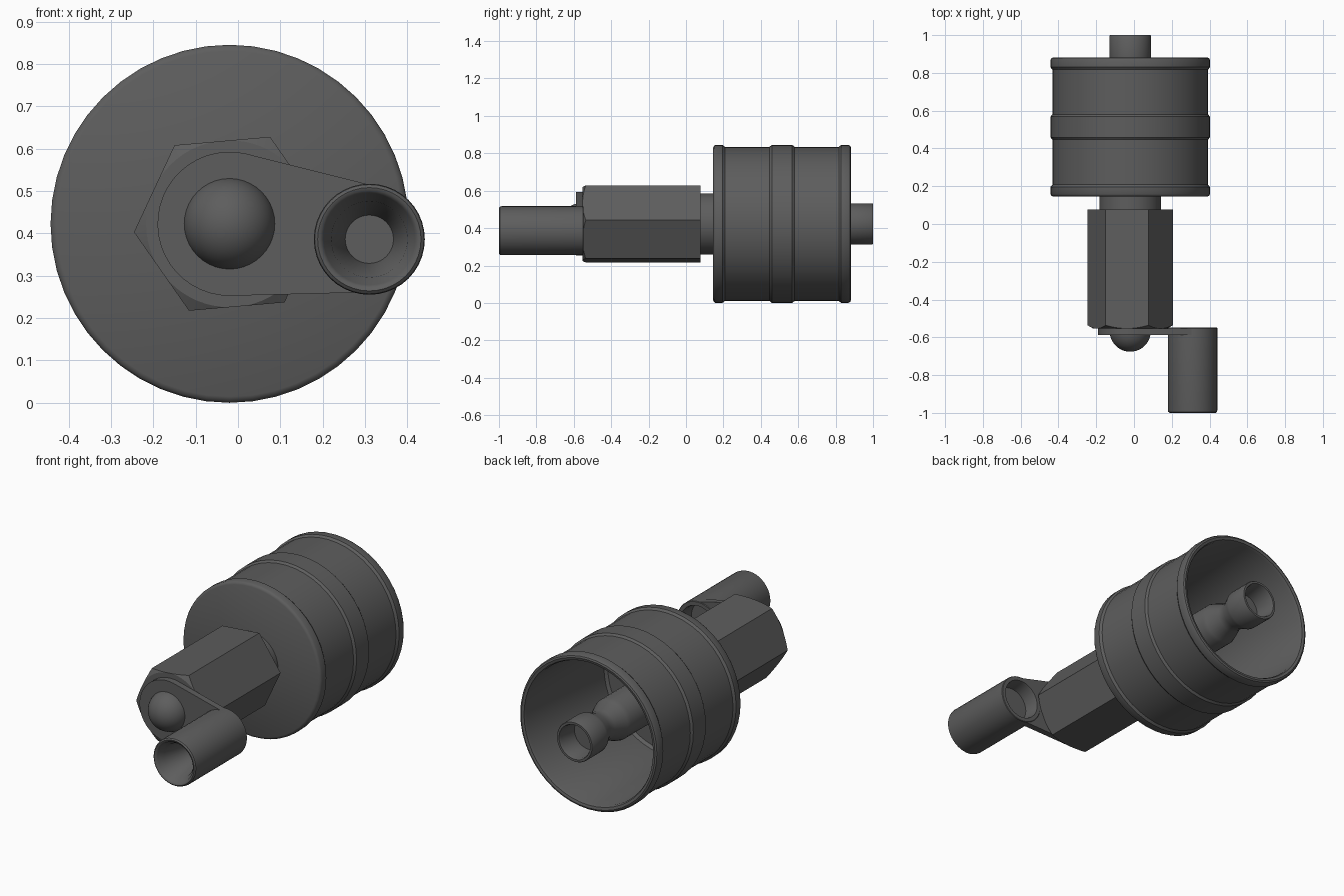
import bpy, bmesh, math
from math import sin, cos, pi

if "Cube" in bpy.data.objects:
    bpy.data.objects.remove(bpy.data.objects["Cube"])

AX, AZ = -0.02, 0.4225      # main axis
HX, HZ = 0.31, 0.386        # handle axis

grey = bpy.data.materials.new("dark_grey")
grey.diffuse_color = (0.11, 0.11, 0.11, 1)
grey.use_nodes = True
grey.node_tree.nodes["Principled BSDF"].inputs["Base Color"].default_value = grey.diffuse_color


def finish(name, bm, angle=35):
    bmesh.ops.remove_doubles(bm, verts=bm.verts, dist=1e-5)
    bmesh.ops.recalc_face_normals(bm, faces=bm.faces)
    me = bpy.data.meshes.new(name)
    bm.to_mesh(me)
    bm.free()
    me.materials.append(grey)
    ob = bpy.data.objects.new(name, me)
    bpy.context.collection.objects.link(ob)
    bpy.ops.object.select_all(action='DESELECT')
    ob.select_set(True)
    bpy.context.view_layer.objects.active = ob
    bpy.ops.object.shade_smooth_by_angle(angle=math.radians(angle))
    return ob


def lathe(name, profile, cx=AX, cz=AZ, n=48, angle=35):
    """Revolve (radius, y) points around an axis along y."""
    bm = bmesh.new()
    vs = [bm.verts.new((cx + r, y, cz)) for r, y in profile]
    es = [bm.edges.new(p) for p in zip(vs, vs[1:])]
    bmesh.ops.spin(bm, geom=vs + es, cent=(cx, 0, cz), axis=(0, 1, 0),
                   angle=2 * pi, steps=n)
    return finish(name, bm, angle)


def prism(name, outline, y0, y1):
    """Extrude an (x, z) outline along y."""
    bm = bmesh.new()
    f = bm.faces.new([bm.verts.new((x, y0, z)) for x, z in outline])
    new = bmesh.ops.extrude_face_region(bm, geom=[f])["geom"]
    bmesh.ops.translate(bm, vec=(0, y1 - y0, 0),
                        verts=[v for v in new if isinstance(v, bmesh.types.BMVert)])
    return finish(name, bm)


# Open-backed drum with three raised bands
def band(y0, y1, r=0.4125, h=0.01, s=0.012):
    return [(r, y0), (r + h, y0 + s), (r + h, y1 - s), (r, y1)]


drum = [(0, 0.145), (0.408, 0.145), (0.418, 0.15), (0.4225, 0.158),
        (0.4225, 0.195), (0.4125, 0.208)]
drum += band(0.447, 0.58)
drum += [(0.4125, 0.817), (0.4225, 0.83), (0.4225, 0.868), (0.417, 0.878),
         (0.408, 0.882), (0.394, 0.878), (0.388, 0.865), (0.388, 0.19),
         (0.375, 0.175), (0, 0.175)]
lathe("drum", drum)

# Centre spindle with narrowed neck and open end collar
lathe("spindle", [(0, 0.17), (0.115, 0.17), (0.115, 0.67), (0.108, 0.69),
                  (0.08, 0.76), (0.08, 0.80), (0.108, 0.86), (0.11, 0.875),
                  (0.11, 0.995), (0.107, 1.0), (0.095, 1.0), (0.09, 0.99),
                  (0.085, 0.88), (0, 0.88)], n=32)

# Short neck between drum and hex body
lathe("neck", [(0, 0.07), (0.163, 0.07), (0.163, 0.15), (0, 0.15)])

# Hex body, corners chamfered by intersecting with a turned blank
hexa = [(AX + 0.2265 * cos(math.radians(5 + 60 * k)),
         AZ + 0.2265 * sin(math.radians(5 + 60 * k))) for k in range(6)]
body = prism("hex_body", hexa, -0.553, 0.078)
blank = lathe("chamfer_blank", [(0, -0.5529), (0.197, -0.5529), (0.24, -0.528),
                                (0.24, 0.2), (0, 0.2)], n=64)
mod = body.modifiers.new("chamfer", 'BOOLEAN')
mod.operation = 'INTERSECT'
mod.solver = 'EXACT'
mod.object = blank
bpy.context.view_layer.objects.active = body
bpy.ops.object.modifier_apply(modifier=mod.name)
bpy.data.objects.remove(blank)
bpy.ops.object.select_all(action='DESELECT')
body.select_set(True)
bpy.ops.object.shade_smooth_by_angle(angle=math.radians(20))

# Crank arm: tangent outline around two circles, with a hole at the handle
R1, R2 = 0.17, 0.13
d = math.hypot(HX - AX, HZ - AZ)
base = math.atan2(HZ - AZ, HX - AX)
t = math.acos((R1 - R2) / d)
N = 24
arm = []
for i in range(N + 1):      # big end
    a = base + t + (2 * pi - 2 * t) * i / N
    arm.append((AX + R1 * cos(a), AZ + R1 * sin(a)))
for i in range(N + 1):      # inner curve hugging the handle tube
    a = base - t - (2 * pi - 2 * t) * i / N
    arm.append((HX + 0.125 * cos(a), HZ + 0.125 * sin(a)))
prism("crank_arm", arm, -0.587, -0.552)

# Tubular handle, recessed at both ends
lathe("handle", [(0, -0.78), (0.057, -0.78), (0.09, -0.96), (0.104, -0.975),
                 (0.108, -0.99), (0.115, -0.998), (0.122, -1.0), (0.129, -0.994),
                 (0.131, -0.985), (0.131, -0.552), (0.128, -0.549),
                 (0.108, -0.549), (0.104, -0.56), (0.098, -0.63),
                 (0, -0.63)], HX, HZ, 40)

# Domed cap over the crank pivot
cap = [(0.109 * cos(a), -0.567 - 0.109 * sin(a))
       for a in [pi / 2 * i / 12 for i in range(13)]]
lathe("pivot_cap", [(0, -0.555), (0.109, -0.555)] + cap[:-1] + [(0, -0.676)], n=40)
